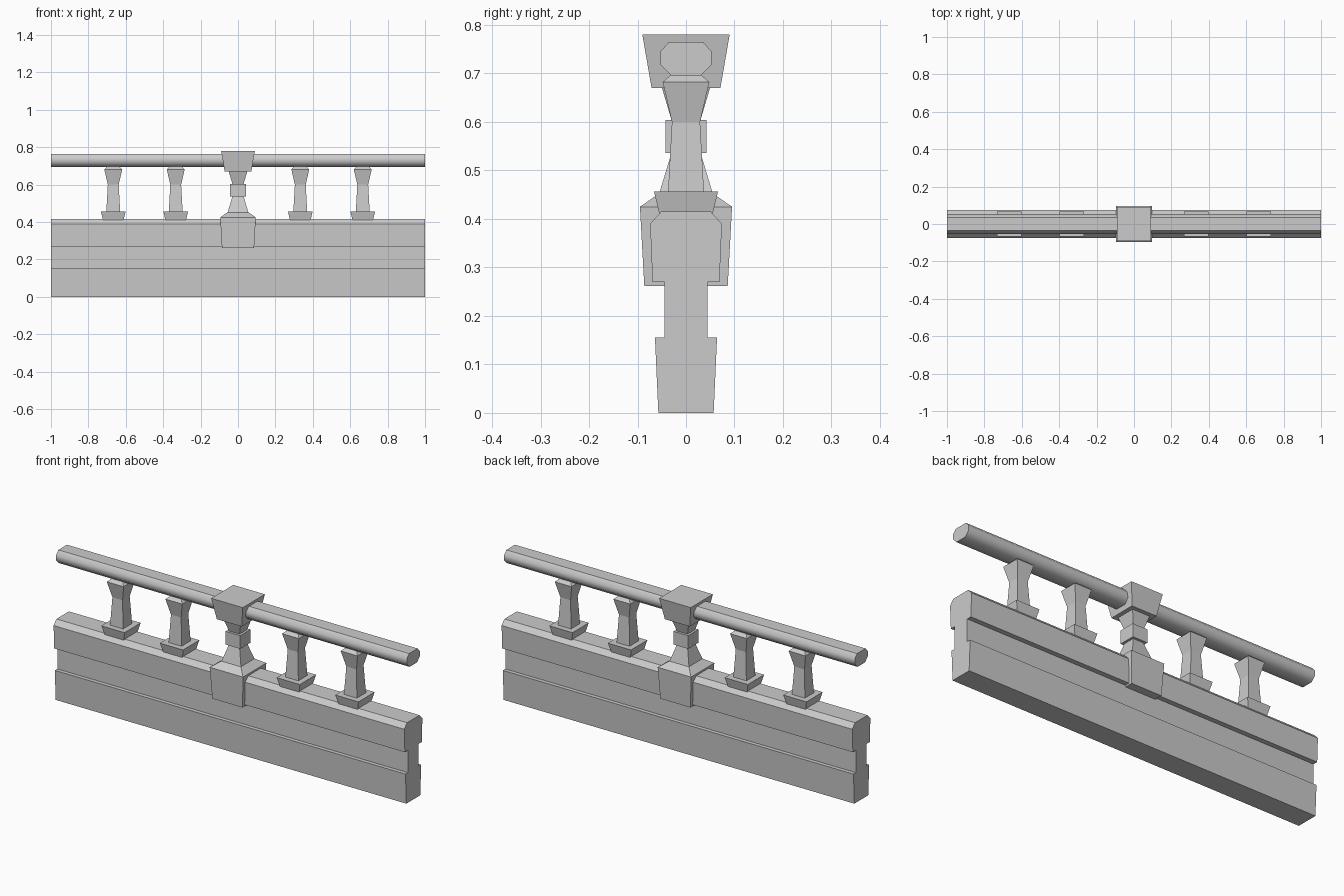
import bpy, bmesh, math

if "Cube" in bpy.data.objects:
    bpy.data.objects.remove(bpy.data.objects["Cube"])


def finish(name, bm, smooth=None):
    bmesh.ops.recalc_face_normals(bm, faces=bm.faces)
    me = bpy.data.meshes.new(name)
    bm.to_mesh(me)
    bm.free()
    ob = bpy.data.objects.new(name, me)
    bpy.context.collection.objects.link(ob)
    if smooth:
        bpy.ops.object.select_all(action='DESELECT')
        ob.select_set(True)
        bpy.context.view_layer.objects.active = ob
        bpy.ops.object.shade_smooth_by_angle(angle=math.radians(smooth))
    return ob


def loft(bm, rings):
    """Skin a list of equal-length point rings and cap both ends."""
    loops = [[bm.verts.new(p) for p in r] for r in rings]
    n = len(loops[0])
    for a, b in zip(loops, loops[1:]):
        for i in range(n):
            j = (i + 1) % n
            bm.faces.new((a[i], a[j], b[j], b[i]))
    bm.faces.new(loops[0])
    bm.faces.new(loops[-1])


def beam(name, half, smooth):
    """Mirror a half profile of (y, z) and run it along x."""
    prof = half + [(-y, z) for y, z in reversed(half)]
    bm = bmesh.new()
    loft(bm, [[(x, y, z) for y, z in prof] for x in (-1, 1)])
    return finish(name, bm, smooth)


def square_stack(name, x, *stacks):
    """Square-section turned parts, each stack a list of (half width, z)."""
    bm = bmesh.new()
    for stack in stacks:
        loft(bm, [[(x + sx * w, sy * w, z) for sx, sy in
                   ((-1, -1), (1, -1), (1, 1), (-1, 1))] for w, z in stack])
    return finish(name, bm)


# Parapet wall with plinth, recess and rounded coping
beam("wall", [(0.057, 0), (0.064, 0.155), (0.044, 0.155), (0.044, 0.27),
              (0.069, 0.27), (0.074, 0.39), (0.051, 0.415)], 44)

# Handrail
beam("handrail", [(0.03, 0.695), (0.053, 0.718), (0.053, 0.745), (0.035, 0.765)], 47)

# Balusters: flared foot and waisted shaft
for i, x in enumerate((-0.667, -0.333, 0.333, 0.667)):
    square_stack(f"baluster_{i + 1}", x,
                 [(0.055, 0.41), (0.066, 0.457)],
                 [(0.037, 0.455), (0.029, 0.6), (0.048, 0.682), (0.031, 0.697)])

# Centre post: base block, waisted neck, collar and cap
square_stack("centre_post", 0,
             [(0.086, 0.262), (0.095, 0.425), (0.056, 0.452)],
             [(0.056, 0.45), (0.03, 0.536), (0.03, 0.604), (0.051, 0.675)],
             [(0.042, 0.536), (0.042, 0.604)],
             [(0.071, 0.67), (0.09, 0.78)])
